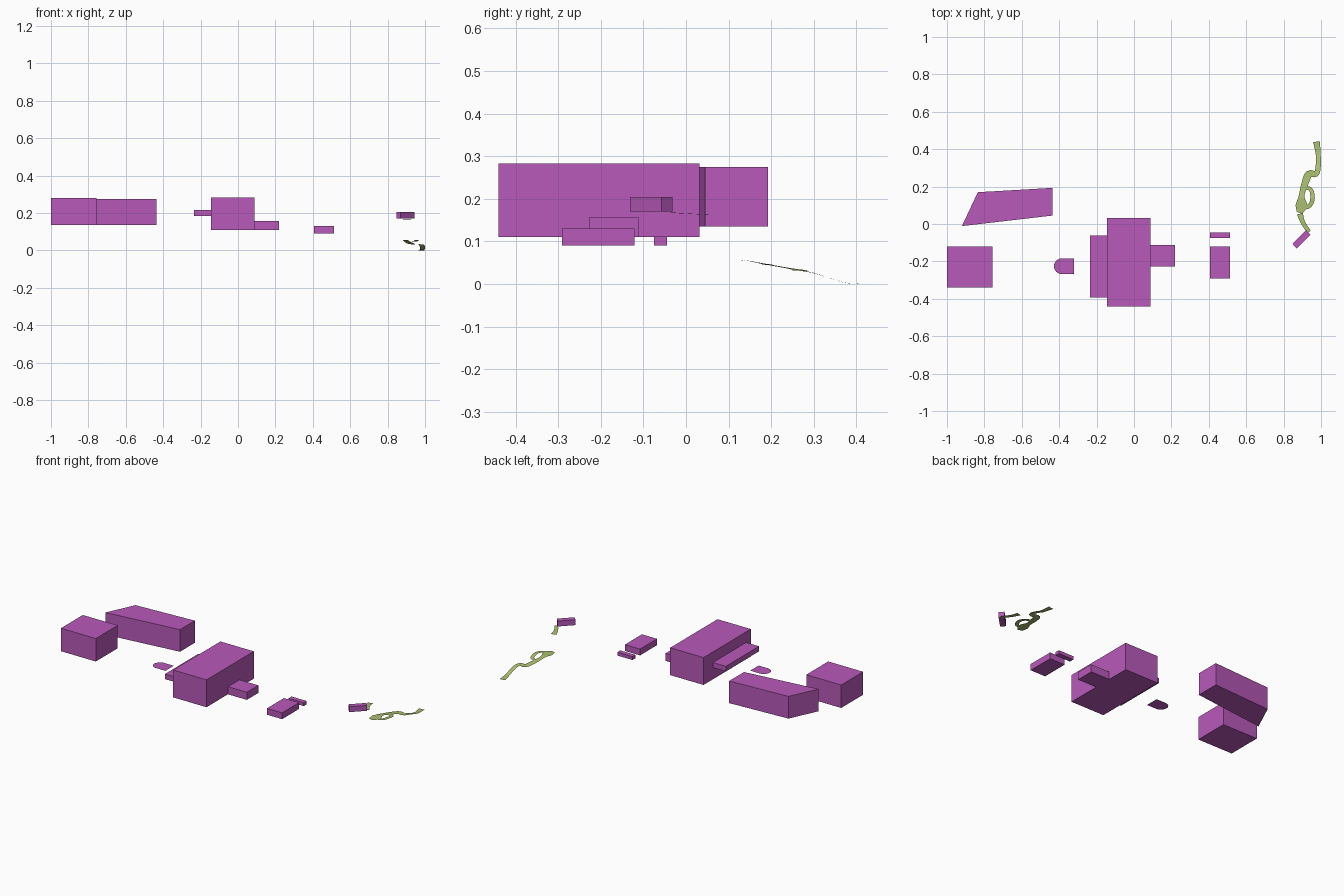
import bpy, bmesh, math
from mathutils import Vector

if "Cube" in bpy.data.objects:
    bpy.data.objects.remove(bpy.data.objects["Cube"])


def material(name, rgb):
    m = bpy.data.materials.new(name)
    m.diffuse_color = (*rgb, 1)
    m.use_nodes = True
    m.node_tree.nodes["Principled BSDF"].inputs["Base Color"].default_value = m.diffuse_color
    return m


PURPLE = material("building_purple", (0.48, 0.10, 0.49))
GREEN = material("path_green", (0.40, 0.52, 0.16))


def finish(bm, name, mat):
    me = bpy.data.meshes.new(name)
    bm.to_mesh(me)
    bm.free()
    me.materials.append(mat)
    ob = bpy.data.objects.new(name, me)
    bpy.context.collection.objects.link(ob)
    return ob


def footprint(name, pts, z0, z1=None):
    """Flat outline at z0, raised to z1 as a closed prism if given."""
    bm = bmesh.new()
    face = bm.faces.new([bm.verts.new((x, y, z0)) for x, y in pts])
    if z1 is not None:
        ext = bmesh.ops.extrude_face_region(bm, geom=[face], use_keep_orig=True)
        top = [g for g in ext["geom"] if isinstance(g, bmesh.types.BMVert)]
        bmesh.ops.translate(bm, verts=top, vec=(0, 0, z1 - z0))
        bmesh.ops.recalc_face_normals(bm, faces=bm.faces)
    return finish(bm, name, PURPLE)


def block(name, x0, x1, y0, y1, z0, z1):
    footprint(name, [(x0, y0), (x1, y0), (x1, y1), (x0, y1)], z0, z1)


def ribbon(name, pts, height, steps=4):
    """Thin winding strip through (x, y, width) points, draped on height(y)."""
    p = [Vector(q) for q in pts]
    p = [2 * p[0] - p[1]] + p + [2 * p[-1] - p[-2]]
    line = []
    for i in range(1, len(p) - 2):
        a, b, c, d = p[i - 1:i + 3]
        for s in range(steps):
            t = s / steps
            line.append(0.5 * (2 * b + (c - a) * t + (2 * a - 5 * b + 4 * c - d) * t ** 2
                               + (3 * b - a - 3 * c + d) * t ** 3))
    line.append(p[-2])
    bm = bmesh.new()
    prev = None
    for i, q in enumerate(line):
        d = line[min(i + 1, len(line) - 1)] - line[max(i - 1, 0)]
        n = Vector((-d.y, d.x)).normalized() * q.z / 2
        z = height(q.y)
        pair = [bm.verts.new((q.x + k * n.x, q.y + k * n.y, z)) for k in (1, -1)]
        if prev:
            bm.faces.new((prev[0], prev[1], pair[1], pair[0]))
        prev = pair
    bmesh.ops.recalc_face_normals(bm, faces=bm.faces)
    if sum(f.normal.z for f in bm.faces) < 0:
        bmesh.ops.reverse_faces(bm, faces=bm.faces)
    finish(bm, name, GREEN)


# Large buildings
block("main_hall", -0.145, 0.088, -0.44, 0.032, 0.11, 0.283)
block("main_hall_terrace", -0.235, -0.145, -0.394, -0.062, 0.184, 0.216)
block("main_hall_annex", 0.088, 0.22, -0.226, -0.111, 0.11, 0.158)
block("west_house", -1.0, -0.756, -0.34, -0.121, 0.135, 0.28)
footprint("long_house", [(-0.92, -0.011), (-0.437, 0.045), (-0.437, 0.193), (-0.835, 0.17)],
          0.135, 0.275)

# Small buildings
block("low_shed", 0.406, 0.512, -0.291, -0.121, 0.091, 0.131)
block("garden_hut", 0.406, 0.512, -0.075, -0.045, 0.091, 0.112)
footprint("angled_hut", [(0.847, -0.106), (0.87, -0.131), (0.943, -0.057), (0.92, -0.032)],
          0.17, 0.204)

# Flat slab with a rounded west end
arc = [math.radians(90 + 180 * i / 12) for i in range(13)]
footprint("round_end_slab",
          [(-0.386 + 0.042 * math.cos(a), -0.226 + 0.042 * math.sin(a)) for a in arc]
          + [(-0.32, -0.268), (-0.32, -0.184)], 0.165)

# Slope of the winding path
SLOPE = [(0.0, 0.056), (0.14, 0.056), (0.185, 0.047), (0.265, 0.033), (0.30, 0.026),
         (0.375, 0.002), (0.42, 0.0), (0.6, 0.0)]


def slope(y):
    for (a, za), (b, zb) in zip(SLOPE, SLOPE[1:]):
        if y <= b:
            return za + (zb - za) * (y - a) / (b - a)
    return 0.0


# Winding path with a loop, and the short upper path by the hut
ribbon("winding_path", [(0.976, 0.44, 0.036), (0.985, 0.37, 0.026), (0.985, 0.31, 0.028),
                        (0.974, 0.268, 0.03), (0.935, 0.266, 0.04), (0.912, 0.21, 0.036),
                        (0.896, 0.15, 0.03), (0.895, 0.10, 0.062), (0.885, 0.06, 0.03)], slope)
ribbon("path_loop", [(0.915, 0.195, 0.018), (0.947, 0.182, 0.022), (0.954, 0.13, 0.024),
                     (0.935, 0.095, 0.022), (0.90, 0.09, 0.03)], slope)
ribbon("upper_path", [(0.887, 0.055, 0.032), (0.903, 0.008, 0.024), (0.936, -0.042, 0.022)],
       lambda y: 0.168 - 0.06 * (y + 0.04))
